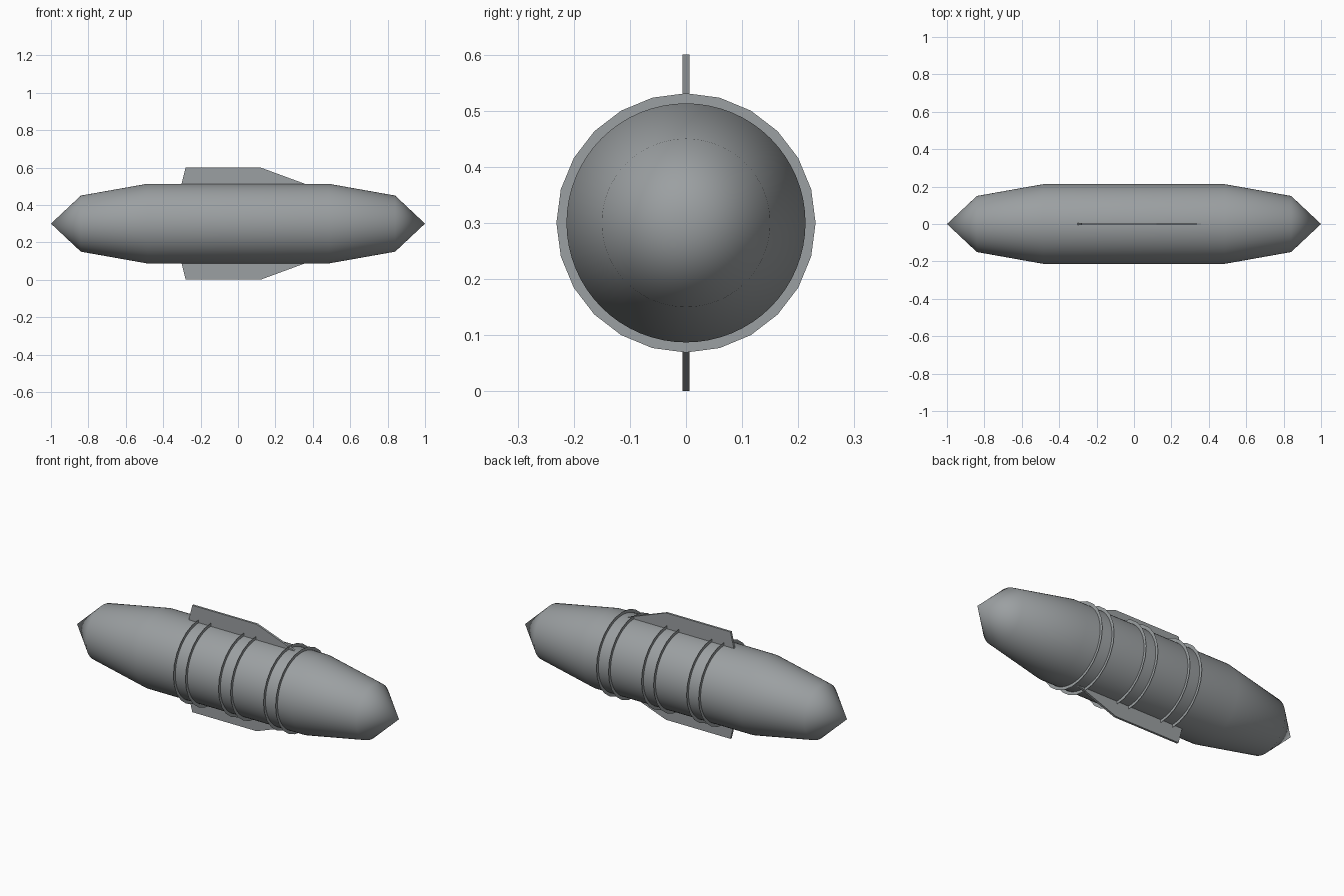
import bpy, bmesh, math
from mathutils import Matrix

cube = bpy.data.objects.get("Cube")
if cube:
    bpy.data.objects.remove(cube, do_unlink=True)

AXIS_Z = 0.30
HULL_R = 0.213

grey = bpy.data.materials.new("steel grey")
grey.use_nodes = True
colour = (0.33, 0.35, 0.36, 1.0)
grey.diffuse_color = colour
grey.node_tree.nodes["Principled BSDF"].inputs["Base Color"].default_value = colour


def finish(name, bm, smooth=False):
    mesh = bpy.data.meshes.new(name)
    bm.to_mesh(mesh)
    bm.free()
    mesh.materials.append(grey)
    obj = bpy.data.objects.new(name, mesh)
    bpy.context.collection.objects.link(obj)
    if smooth:
        bpy.ops.object.select_all(action="DESELECT")
        obj.select_set(True)
        bpy.context.view_layer.objects.active = obj
        bpy.ops.object.shade_smooth_by_angle(angle=math.radians(50))
    return obj


def lathe(name, profile, steps, smooth):
    """Spin (x, radius) points around the long axis."""
    bm = bmesh.new()
    verts = [bm.verts.new((x, 0, r)) for x, r in profile]
    edges = [bm.edges.new(pair) for pair in zip(verts, verts[1:])]
    bmesh.ops.spin(bm, geom=verts + edges, cent=(0, 0, 0), axis=(1, 0, 0),
                   angle=math.tau, steps=steps)
    bmesh.ops.remove_doubles(bm, verts=bm.verts, dist=0.0002)
    bmesh.ops.recalc_face_normals(bm, faces=bm.faces)
    bmesh.ops.translate(bm, verts=bm.verts, vec=(0, 0, AXIS_Z))
    return finish(name, bm, smooth)


# Hull: straight middle, tapered shoulders and a cone at each end
half = [(0.485, HULL_R), (0.84, 0.15), (1.0, 0.0)]
lathe("hull", [(-x, r) for x, r in reversed(half)] + half, 64, True)

# Paper-thin collars in three pairs around the hull
for pair, x in enumerate((-0.24, 0.04, 0.32), 1):
    for side, offset in (("rear", 0.0), ("fore", 0.075)):
        lathe(f"collar_{pair}_{side}",
              [(x + offset, HULL_R - 0.006), (x + offset, 0.231)], 24, False)

# Top and bottom fins, mirrored about the hull axis
fin_outline = [(-0.305, 0.20), (-0.28, 0.30), (0.12, 0.30), (0.36, 0.212), (0.36, 0.20)]
for name, sign in (("top_fin", 1), ("bottom_fin", -1)):
    bm = bmesh.new()
    face = bm.faces.new([bm.verts.new((x, -0.006, z)) for x, z in fin_outline])
    extruded = bmesh.ops.extrude_face_region(bm, geom=[face])["geom"]
    moved = [v for v in extruded if isinstance(v, bmesh.types.BMVert)]
    bmesh.ops.translate(bm, verts=moved, vec=(0, 0.012, 0))
    bm.transform(Matrix.Translation((0, 0, AXIS_Z)) @ Matrix.Diagonal((1, 1, sign, 1)))
    bmesh.ops.recalc_face_normals(bm, faces=bm.faces)
    finish(name, bm)
